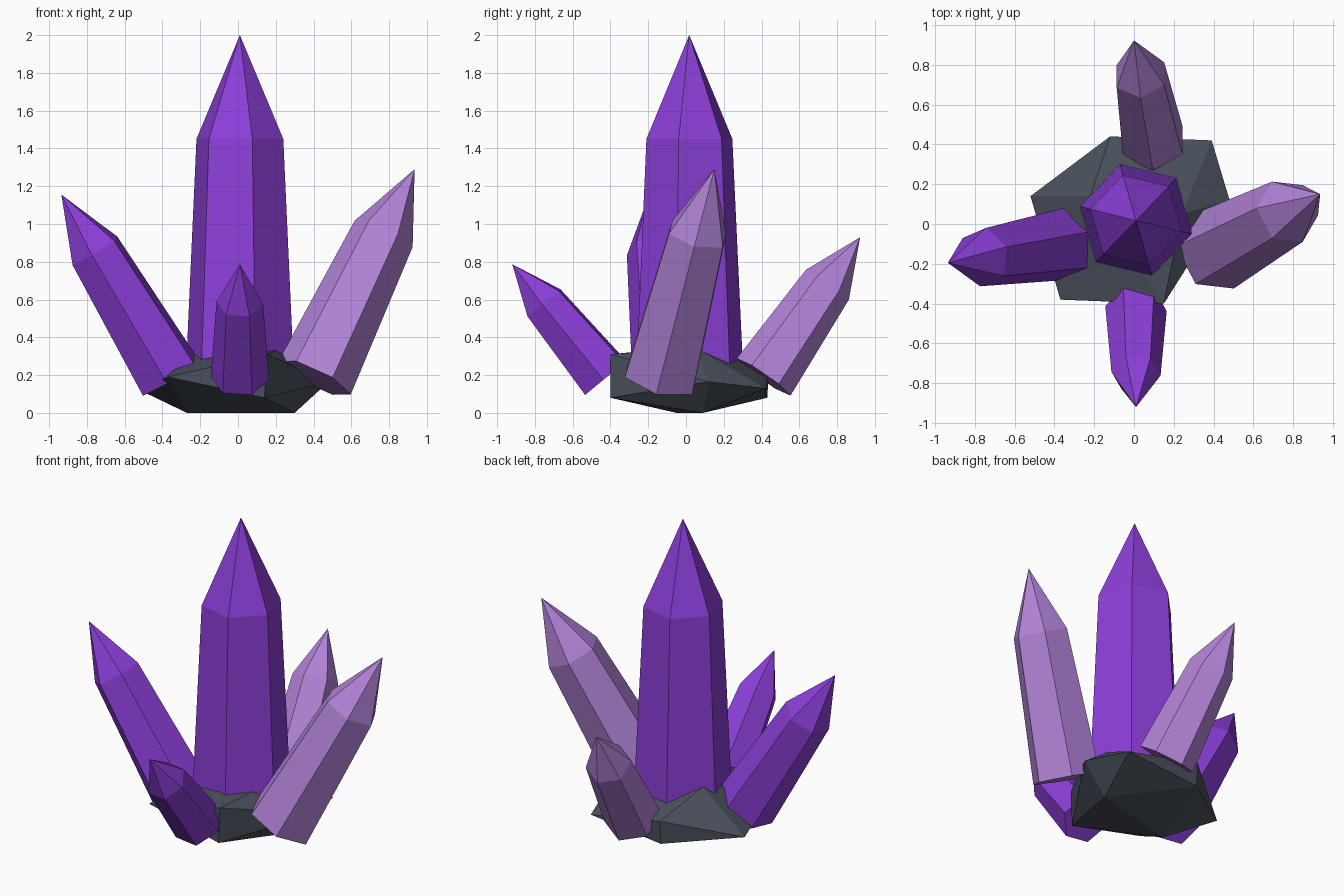
import bpy, bmesh, math
from mathutils import Vector, Quaternion

if "Cube" in bpy.data.objects:
    bpy.data.objects.remove(bpy.data.objects["Cube"])


def material(name, rgb):
    m = bpy.data.materials.new(name)
    m.diffuse_color = (*rgb, 1)
    m.use_nodes = True
    m.node_tree.nodes["Principled BSDF"].inputs["Base Color"].default_value = m.diffuse_color
    return m


PURPLE = material("deep purple", (0.264, 0.049, 0.69))
LILAC = material("pale lilac", (0.448, 0.228, 0.69))
STONE = material("slate grey", (0.068, 0.081, 0.108))


def finish(bm, name, mat):
    bmesh.ops.recalc_face_normals(bm, faces=bm.faces)
    me = bpy.data.meshes.new(name)
    bm.to_mesh(me)
    bm.free()
    me.materials.append(mat)
    bpy.context.collection.objects.link(bpy.data.objects.new(name, me))


def crystal(name, mat, base, tip, radius, corner, shoulder):
    """Tapered hexagonal prism with a pointed end; corner aims one edge."""
    base, tip, corner = Vector(base), Vector(tip), Vector(corner)
    axis = (tip - base).normalized()
    out = (corner - axis * corner.dot(axis)).normalized()
    bm = bmesh.new()

    def ring(centre, r):
        return [bm.verts.new(centre + Quaternion(axis, i * math.pi / 3) @ out * r)
                for i in range(6)]

    low = ring(base, radius)
    high = ring(base.lerp(tip, shoulder), radius * 0.8)
    point = bm.verts.new(tip)
    bm.faces.new(low[::-1])
    for i in range(6):
        j = (i + 1) % 6
        bm.faces.new((low[i], low[j], high[j], high[i]))
        bm.faces.new((high[i], high[j], point))
    finish(bm, name, mat)


# Crystals: centre, then the four leaning ones
crystal("main_crystal", PURPLE, (0.01, 0.02, 0.18), (0.01, 0.017, 2.0),
        0.296, (0.97, -0.24, 0), 0.698)
crystal("right_crystal", LILAC, (0.405, -0.135, 0.185), (0.935, 0.15, 1.29),
        0.212, (0.095, -0.19, 0), 0.69)
crystal("left_crystal", PURPLE, (-0.355, -0.10, 0.185), (-0.935, -0.195, 1.155),
        0.187, (-0.02, -0.187, -0.03), 0.694)
crystal("front_crystal", PURPLE, (0.01, -0.425, 0.185), (0.01, -0.92, 0.787),
        0.155, (0.154, -0.012, -0.01), 0.66)
crystal("back_crystal", LILAC, (0.095, 0.411, 0.19), (0.0, 0.922, 0.93),
        0.173, (0, 0.82, -0.57), 0.66)

# Rough twelve-cornered rock
corners = [(-0.27, -0.05, 0), (0.30, 0.09, 0),
           (0.14, -0.40, 0.08), (0.15, -0.40, 0.31),
           (-0.12, 0.43, 0.08), (-0.12, 0.44, 0.23),
           (-0.37, -0.38, 0.19), (-0.52, 0.14, 0.12),
           (0.39, 0.42, 0.13), (0.48, 0.12, 0.165),
           (-0.22, 0.14, 0.365), (0.24, 0.05, 0.345)]
bm = bmesh.new()
for c in corners:
    bm.verts.new(c)
bmesh.ops.convex_hull(bm, input=bm.verts)
finish(bm, "rock_base", STONE)
